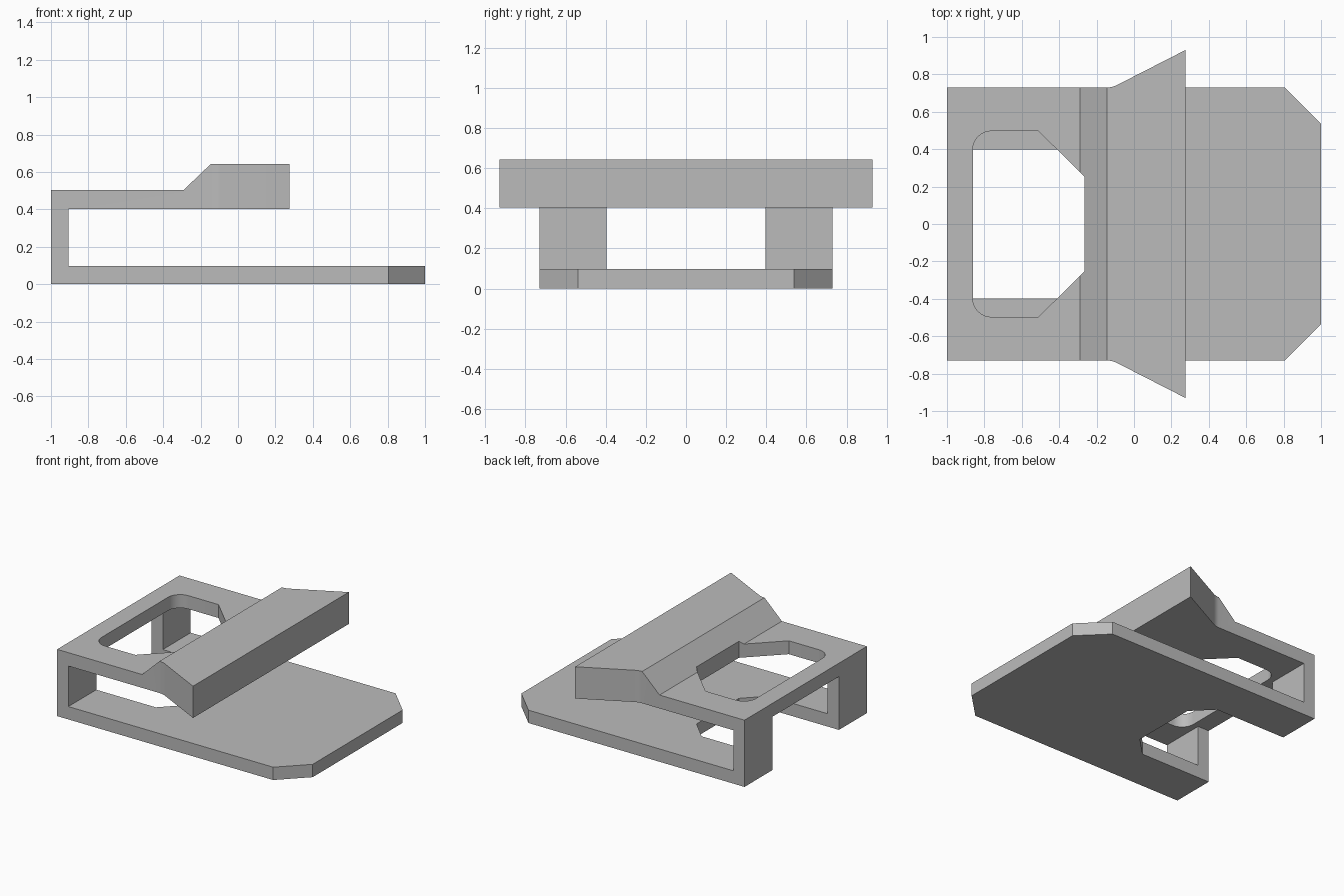
import bpy, bmesh, math
from mathutils import Vector

if "Cube" in bpy.data.objects:
    bpy.data.objects.remove(bpy.data.objects["Cube"])

W = 0.73                      # half width of the body
Z1, Z2, Z3, Z4 = 0.097, 0.403, 0.504, 0.643   # base top, roof underside, roof top, block top

grey = bpy.data.materials.new("plain grey")
grey.diffuse_color = (0.5, 0.5, 0.5, 1)
grey.use_nodes = True
grey.node_tree.nodes["Principled BSDF"].inputs["Base Color"].default_value = grey.diffuse_color


def prism(name, outline, axis, lo, hi):
    """Extrude a 2D outline along z (x,y outline) or y (x,z outline)."""
    bm = bmesh.new()
    place = (lambda a, b, c: (a, b, c)) if axis == "z" else (lambda a, b, c: (a, c, b))
    face = bm.faces.new([bm.verts.new(place(a, b, lo)) for a, b in outline])
    ext = bmesh.ops.extrude_face_region(bm, geom=[face])["geom"]
    shift = Vector(place(0, 0, hi - lo))
    bmesh.ops.translate(bm, verts=[v for v in ext if isinstance(v, bmesh.types.BMVert)], vec=shift)
    bmesh.ops.recalc_face_normals(bm, faces=bm.faces)
    mesh = bpy.data.meshes.new(name)
    bm.to_mesh(mesh)
    bm.free()
    mesh.materials.append(grey)
    obj = bpy.data.objects.new(name, mesh)
    bpy.context.collection.objects.link(obj)
    return obj


def combine(target, tool, operation):
    """Apply a boolean and discard the tool."""
    mod = target.modifiers.new("cut", "BOOLEAN")
    mod.operation, mod.solver, mod.object = operation, "EXACT", tool
    bpy.context.view_layer.objects.active = target
    bpy.ops.object.modifier_apply(modifier=mod.name)
    bpy.data.objects.remove(tool)


def arc(cx, cy, r, a0, a1, n):
    return [(cx + r * math.cos(math.radians(a0 + (a1 - a0) * i / n)),
             cy + r * math.sin(math.radians(a0 + (a1 - a0) * i / n))) for i in range(n + 1)]


# C-shaped body: base plate, back wall, roof and raised block
body = prism("clip_body", [(-1, 0), (1, 0), (1, Z1), (-0.906, Z1), (-0.906, Z2), (0.275, Z2),
                           (0.275, Z4), (-0.145, Z4), (-0.29, Z3), (-1, Z3)], "y", -W, W)

# Slot through base and back wall
slot = prism("slot_cutter", [(-1.2, -0.397), (-0.409, -0.397), (-0.265, -0.253),
                             (-0.265, 0.253), (-0.409, 0.397), (-1.2, 0.397)], "z", -0.2, Z2)
combine(body, slot, "DIFFERENCE")

# Roof opening with rounded rear corners and chamfered front corners
half = [(-0.265, 0.253), (-0.511, 0.497)] + arc(-0.762, 0.397, 0.1, 90, 180, 8)
hole = prism("opening_cutter", half + [(x, -y) for x, y in reversed(half)], "z", 0.25, 0.9)
combine(body, hole, "DIFFERENCE")

for s in (-1, 1):
    # Chamfered base corners
    corner = prism("corner_cutter", [(0.805, s * W), (1, s * 0.537), (1.2, s * 0.537),
                                     (1.2, s * 0.9), (0.805, s * 0.9)], "z", -0.2, 0.2)
    combine(body, corner, "DIFFERENCE")
    # Flared wing, blended into the side by a small fillet
    flare = math.degrees(math.atan(0.507))
    fillet = arc(-0.145, W + 0.12, 0.12, -90, -90 + flare, 5)
    wing = prism("flared_wing", [(x, s * y) for x, y in
                                 [(0.275, 0.6), (-0.1, 0.6), (-0.145, W)] + fillet[1:] + [(0.275, 0.93)]],
                 "z", Z2, Z4)
    combine(body, wing, "UNION")

bpy.ops.object.select_all(action="DESELECT")
body.select_set(True)
bpy.context.view_layer.objects.active = body
bpy.ops.object.shade_smooth_by_angle(angle=math.radians(20))
